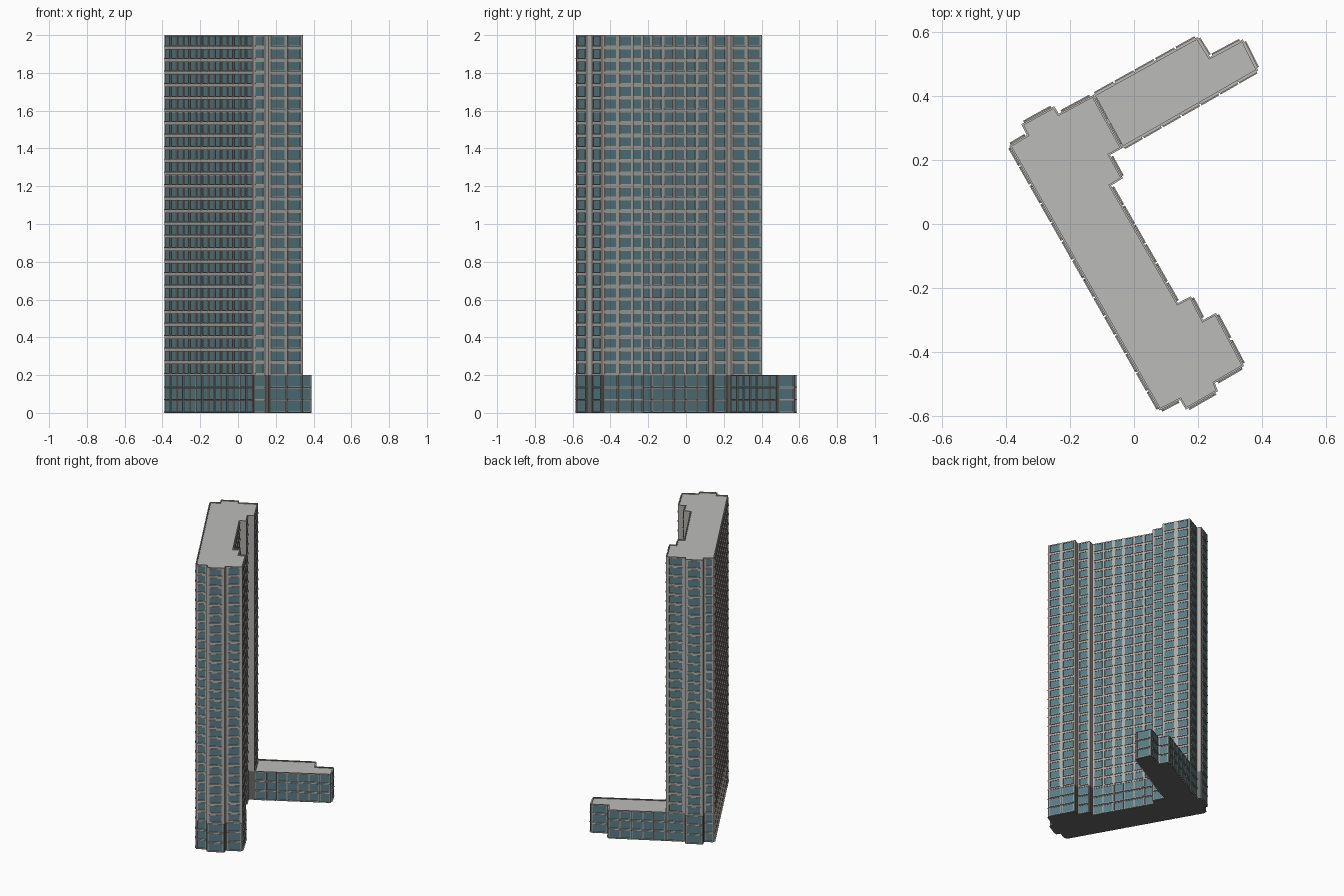
import bpy, bmesh
from mathutils import Vector

if "Cube" in bpy.data.objects:
    bpy.data.objects.remove(bpy.data.objects["Cube"])

FLOOR = 2.0 / 30          # storey height
BASE = 3 * FLOOR          # dark base is three storeys
PITCH = 0.066             # window spacing


def material(name, r, g, b):
    m = bpy.data.materials.new(name)
    m.diffuse_color = (r, g, b, 1)
    m.use_nodes = True
    m.node_tree.nodes["Principled BSDF"].inputs["Base Color"].default_value = m.diffuse_color
    return m


WALL = material("light grey wall", 0.42, 0.41, 0.39)
ROOF = material("roof grey", 0.50, 0.50, 0.49)
DARK = material("dark grey base", 0.13, 0.135, 0.135)
GLASS = material("teal glass", 0.10, 0.20, 0.235)
TRIM = material("beige trim", 0.46, 0.42, 0.38)

# Footprints, counter-clockwise
TOWER = [(0.08, -0.583), (0.144, -0.55), (0.162, -0.58), (0.262, -0.523),
         (0.253, -0.497), (0.344, -0.444), (0.256, -0.278), (0.216, -0.30),
         (0.178, -0.226), (0.137, -0.247), (-0.072, 0.12), (-0.035, 0.143),
         (-0.075, 0.216), (-0.037, 0.237), (-0.128, 0.403), (-0.235, 0.345),
         (-0.25, 0.368), (-0.352, 0.312), (-0.335, 0.278), (-0.39, 0.245)]
WING = [(-0.037, 0.237), (0.388, 0.48), (0.34, 0.577), (0.237, 0.522),
        (0.198, 0.584), (-0.128, 0.403)]
TOWER_PARTY, WING_PARTY = 13, 5   # shared edge between tower and wing


def finish(bm, name, mats):
    me = bpy.data.meshes.new(name)
    bm.to_mesh(me)
    bm.free()
    for m in mats:
        me.materials.append(m)
    ob = bpy.data.objects.new(name, me)
    bpy.context.collection.objects.link(ob)
    return ob


def block(name, outline, z0, z1, wall, roof=True):
    """Extruded footprint; a roofed block gets a low parapet."""
    bm = bmesh.new()
    bottom = bm.faces.new([bm.verts.new((x, y, z0)) for x, y in outline])
    ext = bmesh.ops.extrude_face_region(bm, geom=[bottom], use_keep_orig=True)
    bmesh.ops.translate(bm, vec=(0, 0, z1 - z0),
                        verts=[g for g in ext["geom"] if isinstance(g, bmesh.types.BMVert)])
    top = [g for g in ext["geom"] if isinstance(g, bmesh.types.BMFace)]
    bmesh.ops.recalc_face_normals(bm, faces=bm.faces[:])
    if roof:
        bmesh.ops.inset_region(bm, faces=top, thickness=0.006, use_even_offset=True)
        edge = bmesh.ops.extrude_face_region(bm, geom=top)
        bmesh.ops.delete(bm, geom=top, context='FACES')
        bmesh.ops.translate(bm, vec=(0, 0, -0.006),
                            verts=[g for g in edge["geom"] if isinstance(g, bmesh.types.BMVert)])
        bmesh.ops.recalc_face_normals(bm, faces=bm.faces[:])
        bm.normal_update()
        for f in bm.faces:
            if f.normal.z > 0.9:
                f.material_index = 1
    return finish(bm, name, [wall, ROOF])


def bar(bm, o, u, n, s0, s1, z0, z1, d, mat):
    """Plate on a wall: span s0..s1 along u, z0..z1 high, d proud of the wall."""
    def ring(depth):
        return [bm.verts.new(o + u * s + n * depth + Vector((0, 0, z)))
                for s, z in ((s0, z0), (s1, z0), (s1, z1), (s0, z1))]
    a, b = ring(-0.001), ring(d)
    faces = [bm.faces.new(b)]
    for i in range(4):
        j = (i + 1) % 4
        faces.append(bm.faces.new((a[i], a[j], b[j], b[i])))
    for f in faces:
        f.material_index = mat


def windows(name, outline, first, last, fill, bottom, top, skip=()):
    """Framed windows on every wall long enough, with a projecting sill."""
    bm = bmesh.new()
    for i, p in enumerate(outline):
        q = outline[(i + 1) % len(outline)]
        o, e = Vector((*p, 0)), Vector((*q, 0))
        length = (e - o).length
        if i in skip or length < 0.06:
            continue
        u = (e - o).normalized()
        n = Vector((u.y, -u.x, 0))
        count = max(1, round((length - 0.03) / PITCH))
        step = (length - 0.008) / count
        half = step * fill / 2
        for k in range(count):
            c = 0.004 + (k + 0.5) * step
            for level in range(first, last):
                z0, z1 = level * FLOOR + bottom, level * FLOOR + top
                t = 0.003
                bar(bm, o, u, n, c - half, c + half, z0, z1, 0.001, 0)
                # jambs, head and sill
                bar(bm, o, u, n, c - half - t, c - half, z0, z1, 0.004, 1)
                bar(bm, o, u, n, c + half, c + half + t, z0, z1, 0.004, 1)
                bar(bm, o, u, n, c - half - t, c + half + t, z1, z1 + t, 0.004, 1)
                bar(bm, o, u, n, c - half - t, c + half + t, z0 - 0.005, z0, 0.007, 1)
    return finish(bm, name, [GLASS, TRIM])


# Main masses
block("tower_body", TOWER, BASE, 2.0, WALL)
block("tower_base", TOWER, 0, BASE, DARK, roof=False)
block("low_wing", WING, 0, BASE, DARK)

# Facades
windows("tower_windows", TOWER, 3, 30, 0.72, 0.012, 0.058)
windows("base_windows", TOWER, 0, 3, 0.84, 0.007, 0.062, (TOWER_PARTY,))
windows("wing_windows", WING, 0, 3, 0.84, 0.007, 0.062, (WING_PARTY,))
